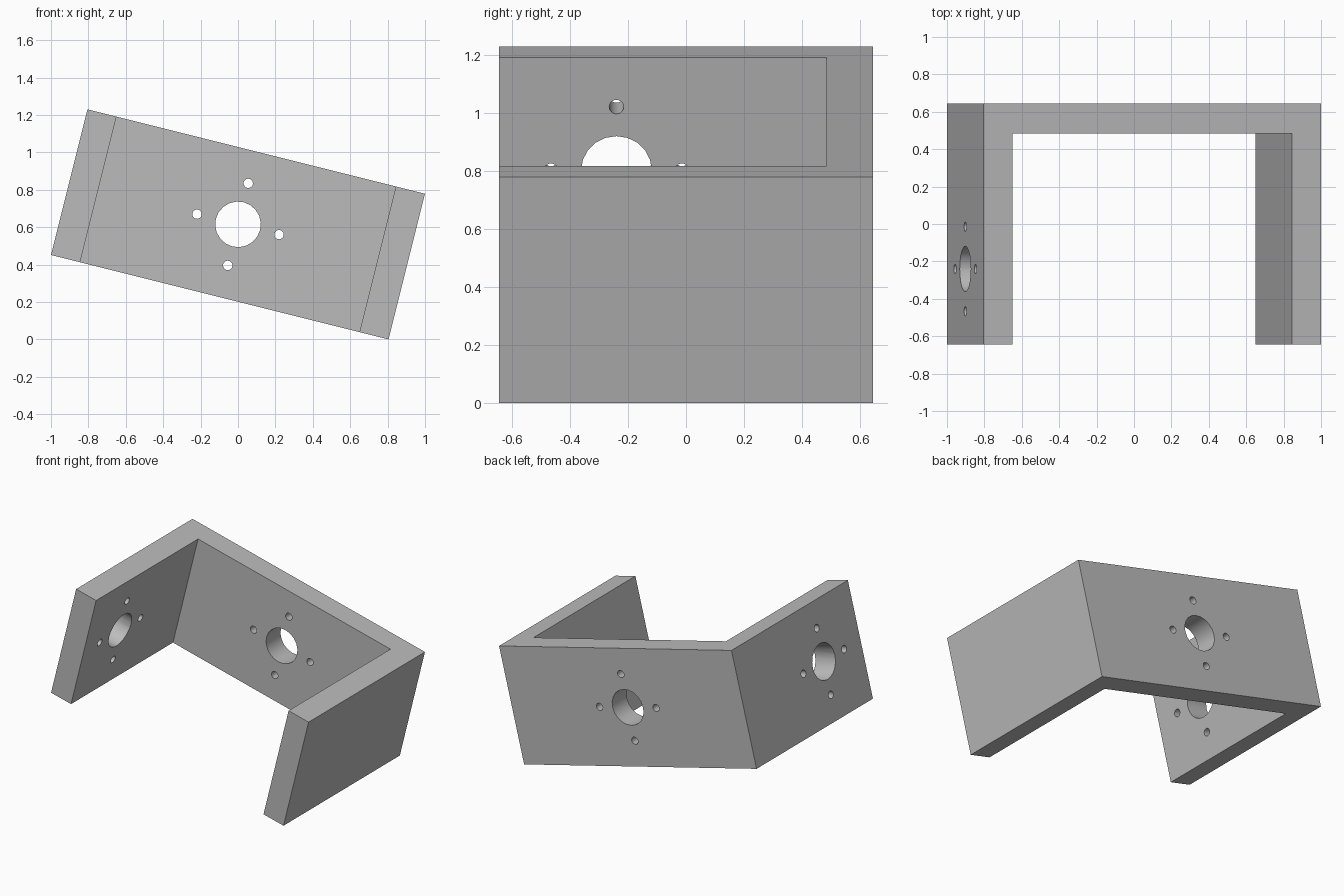
import bpy
import bmesh
import math
from mathutils import Matrix, Vector

if "Cube" in bpy.data.objects:
    bpy.data.objects.remove(bpy.data.objects["Cube"])

WIDTH, DEPTH, HEIGHT, WALL = 1.86, 1.29, 0.803, 0.16
TILT = math.atan(0.25)
BORE_R, SCREW_R, SCREW_OFFSET = 0.122, 0.025, 0.226
SIDE_HOLE_Y = -0.24

grey = bpy.data.materials.new("plain grey")
grey.use_nodes = True
colour = (0.5, 0.5, 0.5, 1)
grey.diffuse_color = colour
grey.node_tree.nodes["Principled BSDF"].inputs["Base Color"].default_value = colour


def make_object(name, bm):
    bmesh.ops.recalc_face_normals(bm, faces=bm.faces)
    mesh = bpy.data.meshes.new(name)
    bm.to_mesh(mesh)
    bm.free()
    mesh.materials.append(grey)
    obj = bpy.data.objects.new(name, mesh)
    bpy.context.collection.objects.link(obj)
    return obj


def hole_pattern(bm, centre, rotation):
    """Central bore with four screw holes, drilled along the rotated z axis."""
    spots = [(0, 0, BORE_R)]
    for i in range(4):
        a = i * math.pi / 2
        spots.append((SCREW_OFFSET * math.cos(a), SCREW_OFFSET * math.sin(a), SCREW_R))
    for u, v, radius in spots:
        place = Matrix.Translation(centre) @ rotation @ Matrix.Translation((u, v, 0))
        bmesh.ops.create_cone(bm, cap_ends=True, segments=20, radius1=radius,
                              radius2=radius, depth=WALL * 2, matrix=place)


# U-shaped bracket: plan outline pulled up to full height
w, d = WIDTH / 2, DEPTH / 2
outline = [(-w, -d), (-w + WALL, -d), (-w + WALL, d - WALL), (w - WALL, d - WALL),
           (w - WALL, -d), (w, -d), (w, d), (-w, d)]
bm = bmesh.new()
base = bm.faces.new([bm.verts.new((x, y, -HEIGHT / 2)) for x, y in outline])
top = bmesh.ops.extrude_face_region(bm, geom=[base])["geom"]
bmesh.ops.translate(bm, vec=(0, 0, HEIGHT),
                    verts=[g for g in top if isinstance(g, bmesh.types.BMVert)])
bracket = make_object("bracket", bm)

# Drills for the back wall and the right wall
bm = bmesh.new()
hole_pattern(bm, Vector((0, d - WALL / 2, 0)), Matrix.Rotation(math.pi / 2, 4, "X"))
hole_pattern(bm, Vector((-w + WALL / 2, SIDE_HOLE_Y, 0)), Matrix.Rotation(math.pi / 2, 4, "Y"))
drills = make_object("hole_cutters", bm)
drills.hide_render = True

cut = bracket.modifiers.new("holes", "BOOLEAN")
cut.operation = "DIFFERENCE"
cut.solver = "EXACT"
cut.object = drills
bpy.ops.object.select_all(action="DESELECT")
bpy.context.view_layer.objects.active = bracket
bracket.select_set(True)
bpy.ops.object.modifier_apply(modifier=cut.name)
bpy.data.objects.remove(drills)

# Smooth bores with crisp edges
bpy.ops.object.shade_smooth_by_angle(angle=math.radians(30))

# Tilt the bracket so its lowest edge rests on the ground
bracket.rotation_euler.y = TILT
bracket.location.z = (WIDTH * math.sin(TILT) + HEIGHT * math.cos(TILT)) / 2
